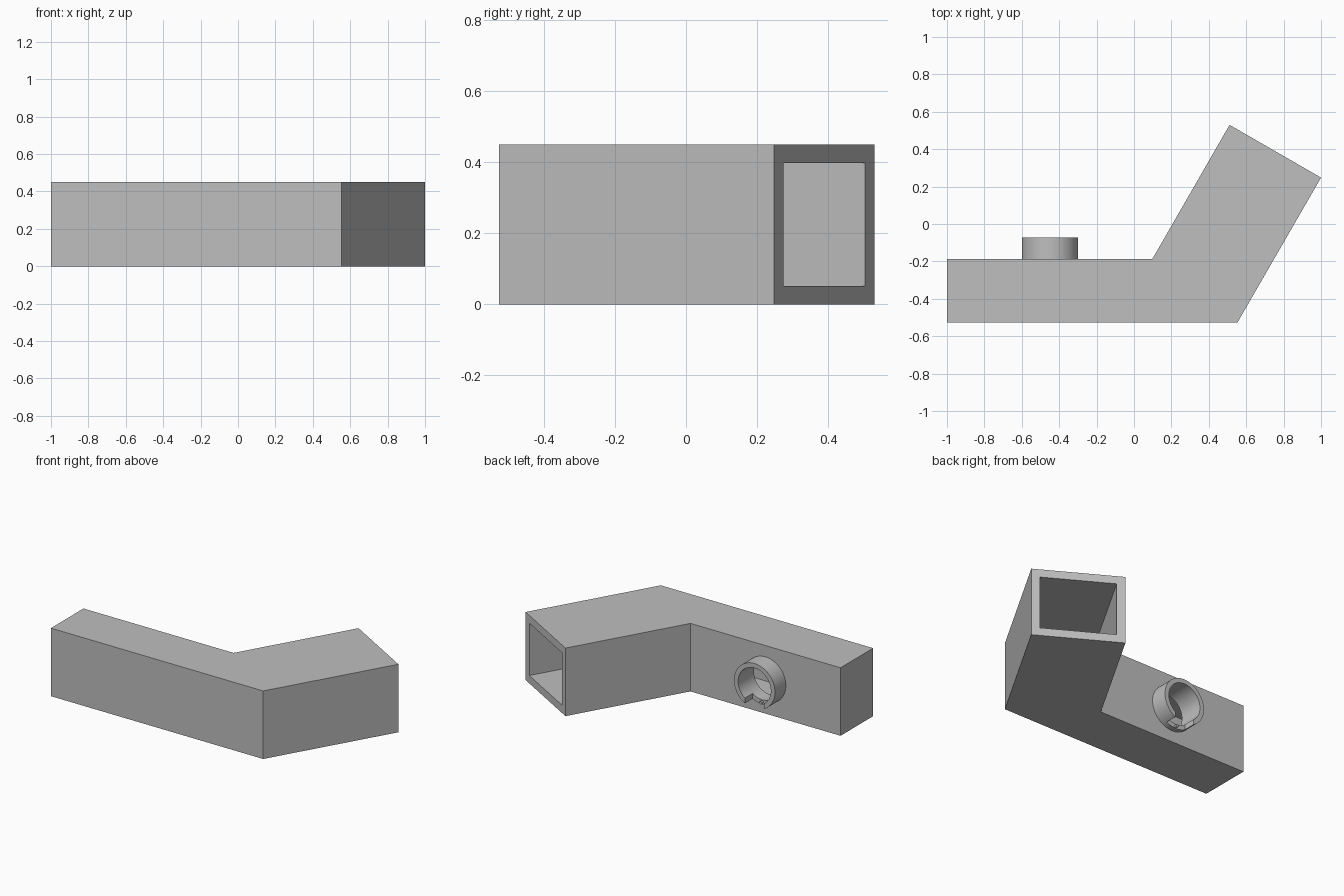
import bpy, bmesh, math
from mathutils import Vector, Matrix

cube = bpy.data.objects.get("Cube")
if cube:
    bpy.data.objects.remove(cube, do_unlink=True)

grey = bpy.data.materials.new("plain_grey")
grey.use_nodes = True
colour = (0.52, 0.52, 0.52, 1)
grey.diffuse_color = colour
grey.node_tree.nodes["Principled BSDF"].inputs["Base Color"].default_value = colour


def finish(name, bm):
    bmesh.ops.recalc_face_normals(bm, faces=bm.faces)
    mesh = bpy.data.meshes.new(name)
    bm.to_mesh(mesh)
    bm.free()
    mesh.materials.append(grey)
    obj = bpy.data.objects.new(name, mesh)
    bpy.context.collection.objects.link(obj)
    return obj


def prism(name, outline, low, high):
    bm = bmesh.new()
    base = bm.faces.new([bm.verts.new((p.x, p.y, low)) for p in outline])
    top = bmesh.ops.extrude_face_region(bm, geom=[base])["geom"]
    verts = [v for v in top if isinstance(v, bmesh.types.BMVert)]
    bmesh.ops.translate(bm, verts=verts, vec=(0, 0, high - low))
    return finish(name, bm)


def cylinder(name, radius, y0, y1, x, z, sides=48):
    bm = bmesh.new()
    place = Matrix.Translation((x, (y0 + y1) / 2, z)) @ Matrix.Rotation(math.pi / 2, 4, "X")
    bmesh.ops.create_cone(bm, cap_ends=True, segments=sides, radius1=radius,
                          radius2=radius, depth=y1 - y0, matrix=place)
    return finish(name, bm)


def inset(outline, distances):
    """Move every edge of a counter-clockwise outline inward."""
    lines = []
    for i, p in enumerate(outline):
        d = (outline[(i + 1) % len(outline)] - p).normalized()
        lines.append((p + Vector((-d.y, d.x)) * distances[i], d))
    result = []
    for i, (p, d) in enumerate(lines):
        q, e = lines[i - 1]
        t = (q - p).cross(e) / d.cross(e)
        result.append(p + d * t)
    return result


def cut(target, cutter):
    cutter.hide_render = True
    mod = target.modifiers.new("cut", "BOOLEAN")
    mod.operation = "DIFFERENCE"
    mod.solver = "EXACT"
    mod.object = cutter
    bpy.context.view_layer.objects.active = target
    bpy.ops.object.modifier_apply(modifier=mod.name)
    bpy.data.objects.remove(cutter, do_unlink=True)


# Bent duct: closed at one end, open at the end of the angled arm
height, wall, back = 0.45, 0.052, -0.187
outline = [Vector(p) for p in ((-1, -0.527), (0.553, -0.527), (1, 0.248),
                               (0.511, 0.53), (0.098, back), (-1, back))]
duct = prism("bent_duct", outline, 0, height)
inner = inset(outline, [wall, wall, -0.1, wall, wall, wall])
cut(duct, prism("duct_cavity", inner, wall, height - wall))

# Round port through the back wall
px, pz, radius, bore, front = -0.45, height / 2, 0.15, 0.12, -0.073
cut(duct, cylinder("port_hole", bore, back - 0.1, back + 0.1, px, pz))
collar = cylinder("port_collar", radius, back - 0.002, front, px, pz)
cut(collar, cylinder("collar_bore", bore, back - 0.1, front + 0.1, px, pz))

# Notch in the bottom of the collar
notch = [Vector((px + x, y)) for x, y in ((-0.07, back + 0.035), (0.07, back + 0.035),
                                          (0.07, front + 0.1), (-0.07, front + 0.1))]
cut(collar, prism("collar_notch", notch, pz - 0.2, pz - 0.05))

# Small pin in the notch
cylinder("notch_pin", 0.01, back + 0.03, back + 0.05, px, pz - 0.135, 16)

# Smooth the round collar, keeping its rims sharp
bpy.ops.object.select_all(action="DESELECT")
collar.select_set(True)
bpy.context.view_layer.objects.active = collar
bpy.ops.object.shade_smooth_by_angle(angle=math.radians(30))
